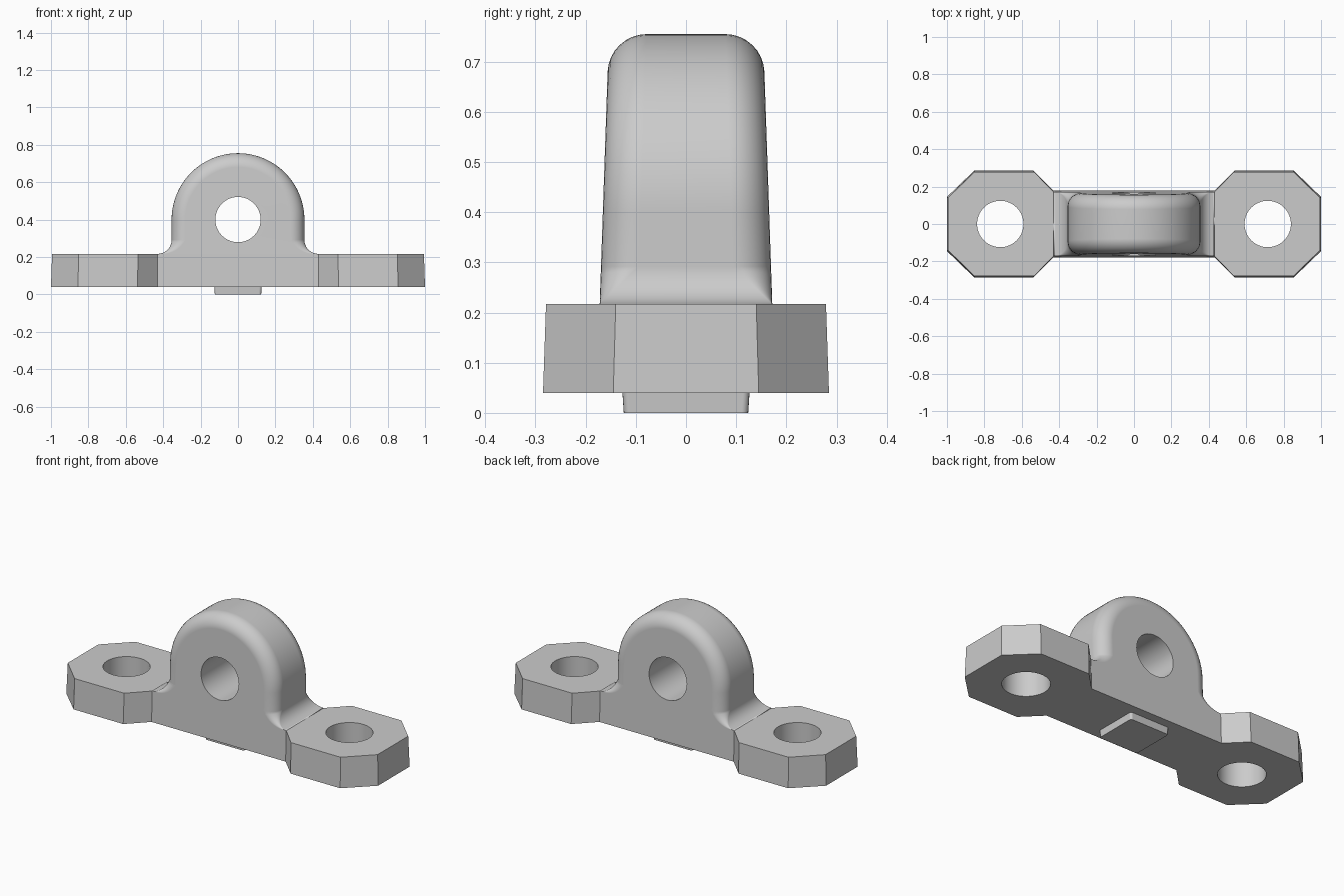
import bpy, bmesh
from math import pi, sin, cos, radians
from mathutils import Vector

if "Cube" in bpy.data.objects:
    bpy.data.objects.remove(bpy.data.objects["Cube"])

TOP = 0.217      # upper face of the plate
R = 0.355        # outer radius of the lug
F = 0.075        # fillet and edge rounding radius


def make_object(name, bm):
    bmesh.ops.remove_doubles(bm, verts=bm.verts, dist=1e-5)
    bmesh.ops.recalc_face_normals(bm, faces=bm.faces)
    mesh = bpy.data.meshes.new(name)
    bm.to_mesh(mesh)
    bm.free()
    obj = bpy.data.objects.new(name, mesh)
    bpy.context.collection.objects.link(obj)
    return obj


def loft(bm, rings):
    """Closed solid through matching closed rings."""
    loops = [[bm.verts.new(p) for p in ring] for ring in rings]
    n = len(loops[0])
    for a, b in zip(loops, loops[1:]):
        for i in range(n):
            j = (i + 1) % n
            bm.faces.new((a[i], a[j], b[j], b[i]))
    bm.faces.new(loops[0])
    bm.faces.new(loops[-1])


def drill(target, name, radius, location, rotation=(0, 0, 0)):
    bpy.ops.mesh.primitive_cylinder_add(vertices=64, radius=radius, depth=1,
                                        location=location, rotation=rotation)
    cutter = bpy.context.object
    cutter.name = name
    cutter.hide_render = True
    mod = target.modifiers.new(name, 'BOOLEAN')
    mod.operation = 'DIFFERENCE'
    mod.solver = 'EXACT'
    mod.object = cutter
    bpy.context.view_layer.objects.active = target
    bpy.ops.object.modifier_apply(modifier=mod.name)
    bpy.data.objects.remove(cutter, do_unlink=True)


def smooth(obj):
    bpy.ops.object.select_all(action='DESELECT')
    obj.select_set(True)
    bpy.context.view_layer.objects.active = obj
    bpy.ops.object.shade_smooth_by_angle(angle=radians(25))
    obj.modifiers.new("face_weighting", 'WEIGHTED_NORMAL').keep_sharp = True


# Plate: two octagonal ends joined by a narrow waist, with slight draft
def outline(quarter, z):
    right = quarter[::-1] + [(x, -y) for x, y in quarter]
    left = [(-x, -y) for x, y in right]
    return [(x, y, z) for x, y in right + left]


bm = bmesh.new()
loft(bm, [outline([(1, 0.145), (0.855, 0.285), (0.537, 0.285), (0.43, 0.178)], 0.04),
          outline([(0.994, 0.14), (0.853, 0.279), (0.535, 0.279), (0.43, 0.172)], TOP)])
plate = make_object("mounting_plate", bm)
for side in (-1, 1):
    drill(plate, "bolt_hole", 0.124, (side * 0.715, 0, 0.1))
smooth(plate)

# Lug: silhouette points with inward normals; fillets at the foot, arch above
half = []
for i in range(13):
    a = pi / 2 * (1 - i / 12)
    half.append((0.43 - F * cos(a), TOP + F - F * sin(a), -cos(a), -sin(a)))
for i in range(25):
    a = pi / 2 * i / 24
    half.append((R * cos(a), 0.4 + R * sin(a), -cos(a), -sin(a)))
path = half + [(-x, z, -nx, nz) for x, z, nx, nz in half[-2::-1]]


def depth(z):
    return 0.172 - 0.034 * (z - TOP)


bm = bmesh.new()
rows = []
for x, z, nx, nz in path:
    r = max(0, min(F, z - TOP))   # rounding fades out into the fillet
    row = []
    for s in (-1, 1):
        arc = []
        for k in range(9):
            a = pi / 2 * k / 8
            inset = r * (1 - cos(a))
            pz = z + nz * inset
            arc.append(bm.verts.new((x + nx * inset,
                                     s * (depth(pz) - r + r * sin(a)), pz)))
        row += arc[::-1] if s < 0 else arc
    rows.append(row)
for a, b in zip(rows, rows[1:]):
    for k in range(len(a) - 1):
        bm.faces.new((a[k], a[k + 1], b[k + 1], b[k]))
bm.faces.new([row[0] for row in rows])
bm.faces.new([row[-1] for row in rows])
bm.faces.new((rows[0][0], rows[0][-1], rows[-1][-1], rows[-1][0]))
lug = make_object("arched_lug", bm)
drill(lug, "cross_bore", 0.121, (0, 0, 0.4), (pi / 2, 0, 0))
smooth(lug)

# Locating pad under the plate, with small rounded upright corners
def pad_ring(h, z, r=0.013):
    pts = []
    for q in range(4):
        base = q * pi / 2
        c = Vector((cos(base + pi / 4), sin(base + pi / 4))) * (h - r) * 2 ** 0.5
        for k in range(5):
            a = base + pi / 2 * k / 4
            pts.append((c.x + r * cos(a), c.y + r * sin(a), z))
    return pts


bm = bmesh.new()
loft(bm, [pad_ring(0.124, 0), pad_ring(0.127, 0.045)])
smooth(make_object("locating_pad", bm))
